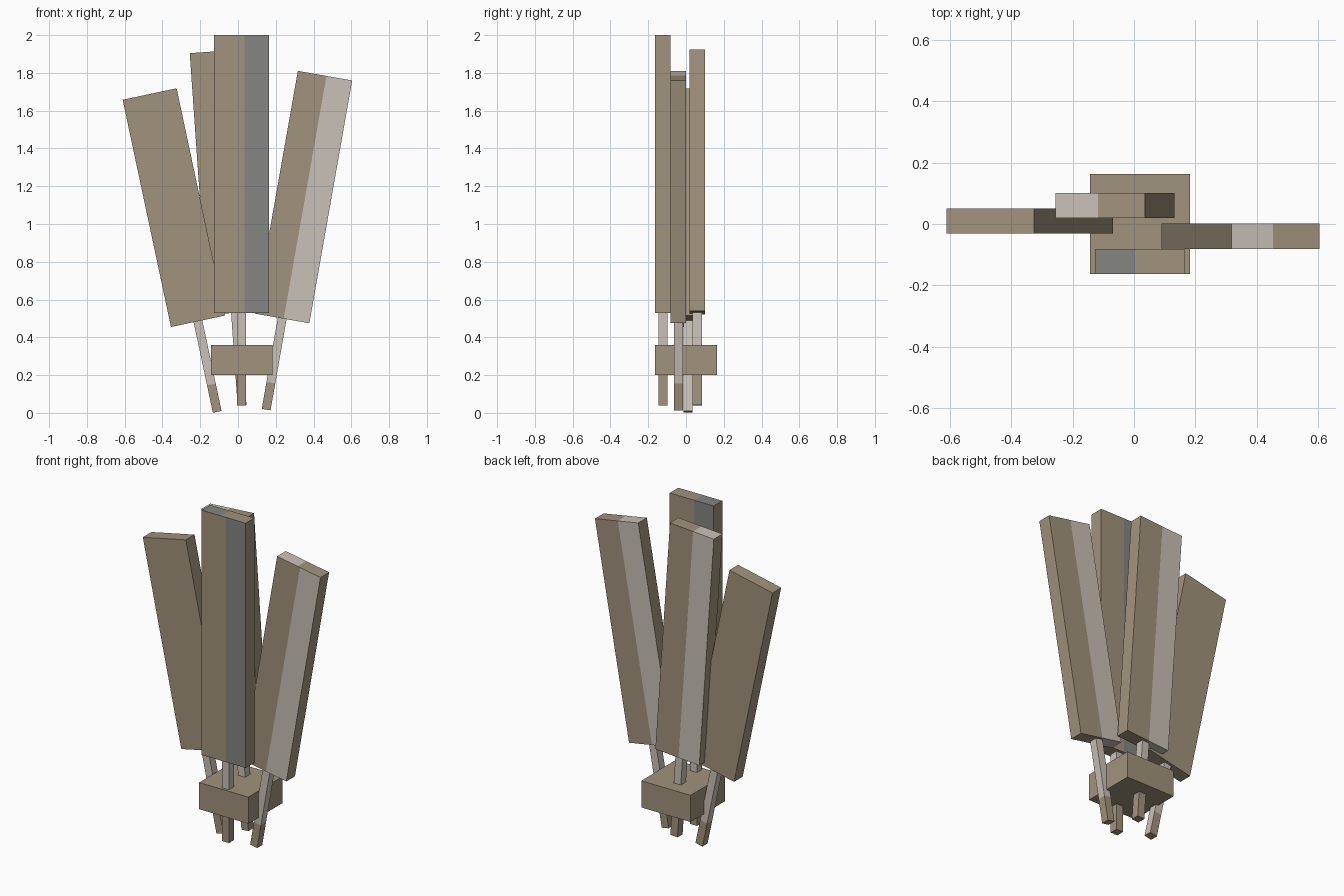
import bpy, bmesh, math
from mathutils import Matrix, Vector

if "Cube" in bpy.data.objects:
    bpy.data.objects.remove(bpy.data.objects["Cube"])


def srgb(r, g, b):
    lin = lambda c: c / 12.92 if c <= 0.04045 else ((c + 0.055) / 1.055) ** 2.4
    return tuple(lin(c / 255) for c in (r, g, b)) + (1.0,)


def material(name, rgb):
    m = bpy.data.materials.new(name)
    m.diffuse_color = srgb(*rgb)
    m.use_nodes = True
    m.node_tree.nodes["Principled BSDF"].inputs["Base Color"].default_value = m.diffuse_color
    return m


TAN = material("tan", (161, 147, 124))
LIGHT = material("pale_grey", (201, 193, 183))
GREY = material("slate_grey", (133, 134, 131))


def box(name, lo, hi, matrix, mats, cuts=(), rule=None):
    """Box from lo to hi, cut by (axis, position) planes and coloured by rule(face)."""
    lo, hi = Vector(lo), Vector(hi)
    bm = bmesh.new()
    bmesh.ops.create_cube(bm, size=1)
    for v in bm.verts:
        v.co = (lo + hi) / 2 + Vector([c * s for c, s in zip(v.co, hi - lo)])
    for axis, pos in cuts:
        n = Vector((0, 0, 0))
        n[axis] = 1
        bmesh.ops.bisect_plane(bm, geom=bm.verts[:] + bm.edges[:] + bm.faces[:],
                               plane_co=n * pos, plane_no=n)
    bm.normal_update()
    if rule:
        for f in bm.faces:
            f.material_index = int(rule(f.normal, f.calc_center_median()))
    bm.transform(matrix)
    me = bpy.data.meshes.new(name)
    bm.to_mesh(me)
    bm.free()
    for m in mats:
        me.materials.append(m)
    ob = bpy.data.objects.new(name, me)
    bpy.context.collection.objects.link(ob)


def paddle(name, x, y, z, tilt, length, stripe, edge, stem_split, pale_side=False):
    """Flat blade on a square stem; origin at the middle of the blade's lower end."""
    mat = Matrix.Translation((x, y, z)) @ Matrix.Rotation(math.radians(tilt), 4, 'Y')

    # Stripe: right part of the front, left part of the back and both ends
    def blade_rule(n, c):
        if stripe is None or abs(n.x) > 0.5:
            return False
        return c.x > edge if n.y < -0.5 else c.x < -edge

    box(name + "_blade", (-0.146, -0.041, 0), (0.146, 0.041, length), mat,
        [TAN, stripe or TAN], [(0, edge), (0, -edge)], blade_rule)

    # Stem: pale above, tan at the foot
    split = -0.49 + stem_split
    box(name + "_stem", (-0.0235, -0.0245, -0.49), (0.0235, 0.0245, 0), mat,
        [TAN, LIGHT], [(2, split)],
        lambda n, c: abs(n.z) < 0.5 and (c.z > split or (pale_side and n.x > 0.5)))


# Block holding the stems
box("base_block", (-0.144, -0.163, 0.2), (0.183, 0.163, 0.36), Matrix(), [TAN])

# Four paddles fanned out from the block
paddle("front", 0.019, -0.122, 0.53, 0, 1.47, GREY, 0.016, 0.17)
paddle("right", 0.234, -0.040, 0.50, 10, 1.305, LIGHT, 0.008, 0.145)
paddle("back", -0.013, 0.060, 0.53, -4, 1.388, LIGHT, 0.008, 0.17)
paddle("left", -0.212, 0.010, 0.485, -12, 1.23, None, 0.008, 0.148, True)
